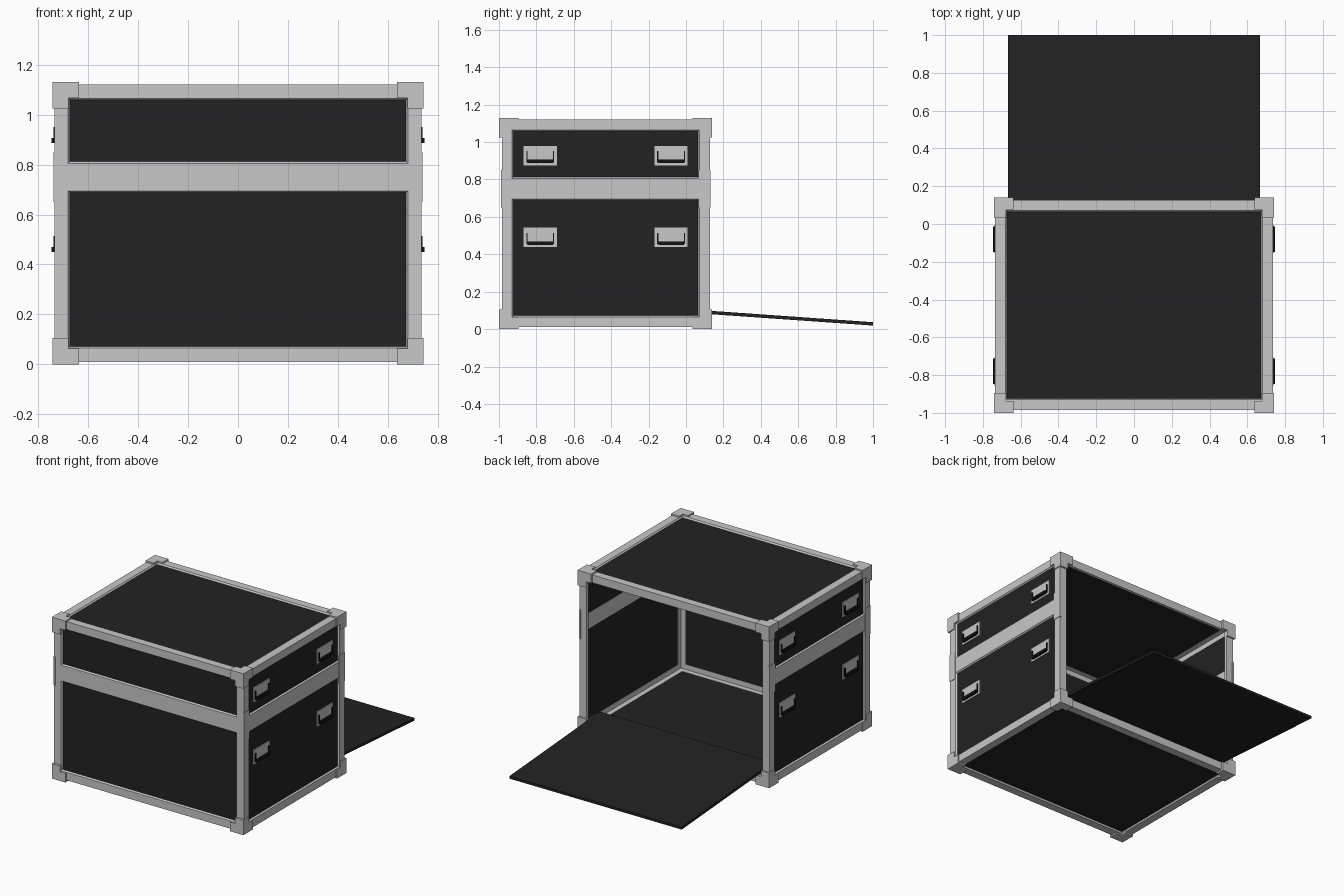
import bpy, bmesh, math
from mathutils import Vector, Matrix

if "Cube" in bpy.data.objects:
    bpy.data.objects.remove(bpy.data.objects["Cube"])

def material(name, c):
    m = bpy.data.materials.new(name)
    m.diffuse_color = (c, c, c, 1)
    m.use_nodes = True
    m.node_tree.nodes["Principled BSDF"].inputs["Base Color"].default_value = m.diffuse_color
    return m

GRAY = material("aluminium_gray", 0.58)
BLACK = material("panel_black", 0.016)
GRIP = material("grip_black", 0.006)

LO = (-0.735, -0.985, 0.01)      # frame bounds
HI = (0.735, 0.127, 1.12)
CLO = (-0.742, -1.0, 0.0)        # corner cap bounds
CHI = (0.742, 0.14, 1.13)
W = 0.055                        # frame strip width
T = 0.02                         # frame sheet thickness

def finish(bm, name, mat):
    me = bpy.data.meshes.new(name)
    bm.to_mesh(me)
    bm.free()
    me.materials.append(mat)
    ob = bpy.data.objects.new(name, me)
    bpy.context.collection.objects.link(ob)
    return ob

def box(bm, a, b):
    lo = [min(p, q) for p, q in zip(a, b)]
    hi = [max(p, q) for p, q in zip(a, b)]
    c = Vector([(p + q) / 2 for p, q in zip(lo, hi)])
    s = [q - p for p, q in zip(lo, hi)]
    bmesh.ops.create_cube(bm, size=1, matrix=Matrix.Translation(c) @ Matrix.Diagonal((*s, 1)))

def pt(axis, d, u, v):
    """Point on a plane across axis, with u and v on the other two axes."""
    p = [u, v]
    p.insert(axis, d)
    return p

FACES = [("front", 1, -1), ("back", 1, 1), ("left", 0, -1),
         ("right", 0, 1), ("bottom", 2, -1), ("top", 2, 1)]

for name, ax, s in FACES:
    ua, va = [i for i in range(3) if i != ax]
    outer = HI[ax] if s > 0 else LO[ax]
    inner = outer - s * T
    u0, u1, v0, v1 = LO[ua], HI[ua], LO[va], HI[va]
    split = name in ("front", "left", "right")

    # frame strips round each face, with the wide middle band
    bm = bmesh.new()
    strips = [(u0, u0 + W, v0, v1), (u1 - W, u1, v0, v1),
              (u0 + W, u1 - W, v0, v0 + W), (u0 + W, u1 - W, v1 - W, v1)]
    holes = [(u0 + W, u1 - W, v0 + W, v1 - W)]
    if split:
        strips.append((u0 + W, u1 - W, 0.695, 0.805))
        holes = [(u0 + W, u1 - W, v0 + W, 0.695), (u0 + W, u1 - W, 0.805, v1 - W)]
    for a, b, c, d in strips:
        box(bm, pt(ax, outer, a, c), pt(ax, inner, b, d))
    # sloped lips down to the panels
    if name != "back":
        for a, b, c, d in holes:
            e = 0.008
            ring = [[bm.verts.new(pt(ax, lev, *q)) for q in
                     ((a + k, c + k), (b - k, c + k), (b - k, d - k), (a + k, d - k))]
                    for lev, k in ((outer, 0), (outer - s * 0.011, e))]
            for i in range(4):
                j = (i + 1) % 4
                f = [ring[0][i], ring[0][j], ring[1][j], ring[1][i]]
                face = bm.faces.new(f)
                face.normal_update()
                if face.normal[ax] * s < 0:
                    face.normal_flip()
    finish(bm, name + "_frame", GRAY)

    # thin panels filling the openings
    if name != "back":
        bm = bmesh.new()
        for a, b, c, d in holes:
            box(bm, pt(ax, outer - s * 0.010, a, c), pt(ax, outer - s * 0.018, b, d))
        finish(bm, name + "_panel", BLACK)

# corner caps: an L-shaped plate on each of the three faces
bm = bmesh.new()
L, A = 0.105, 0.064
for sx in (-1, 1):
    for sy in (-1, 1):
        for sz in (-1, 1):
            sg = (sx, sy, sz)
            o = [CHI[i] if sg[i] > 0 else CLO[i] for i in range(3)]
            for ax in range(3):
                ua, va = [i for i in range(3) if i != ax]
                d = o[ax] - sg[ax] * 0.018
                P = lambda dd, u, v: pt(ax, dd, o[ua] - sg[ua] * u, o[va] - sg[va] * v)
                box(bm, P(o[ax], 0, 0), P(d, L, A))
                box(bm, P(o[ax], 0, A), P(d, A, L))
finish(bm, "corner_caps", GRAY)

# slim joint plates halfway up the posts
bm = bmesh.new()
for s in (-1, 1):
    for y0, y1 in ((0.068, 0.13), (-0.988, -0.93)):
        box(bm, (s * 0.725, y0, 0.65), (s * 0.739, y1, 0.85))
finish(bm, "post_joint_plates", GRAY)

# side handles: plate, hanging grip with two arms
plates, grips = bmesh.new(), bmesh.new()
for s in (-1, 1):
    for y in (-0.78, -0.08):
        for z in (0.49, 0.927):
            box(plates, (s * 0.722, y - 0.089, z - 0.052), (s * 0.731, y + 0.089, z + 0.052))
            box(grips, (s * 0.731, y - 0.068, z - 0.04), (s * 0.747, y + 0.068, z - 0.021))
            for e in (-1, 1):
                box(grips, (s * 0.731, y + e * 0.068, z - 0.036),
                    (s * 0.739, y + e * 0.074, z + 0.024))
finish(plates, "handle_plates", GRAY)
finish(grips, "handle_grips", GRIP)

# rear door lying open, sloping to the ground
bm = bmesh.new()
y0, y1, z0, z1 = 0.0, 1.0, 0.098, 0.028
t = 0.009
prof = [(y0, z0 - t), (y1, z1 - t), (y1, z1 + t), (y0, z0 + t)]
f = bm.faces.new([bm.verts.new((-0.667, y, z)) for y, z in prof])
r = bmesh.ops.extrude_face_region(bm, geom=[f])
bmesh.ops.translate(bm, vec=(1.334, 0, 0),
                    verts=[g for g in r["geom"] if isinstance(g, bmesh.types.BMVert)])
bmesh.ops.recalc_face_normals(bm, faces=bm.faces)
finish(bm, "rear_door", BLACK)
